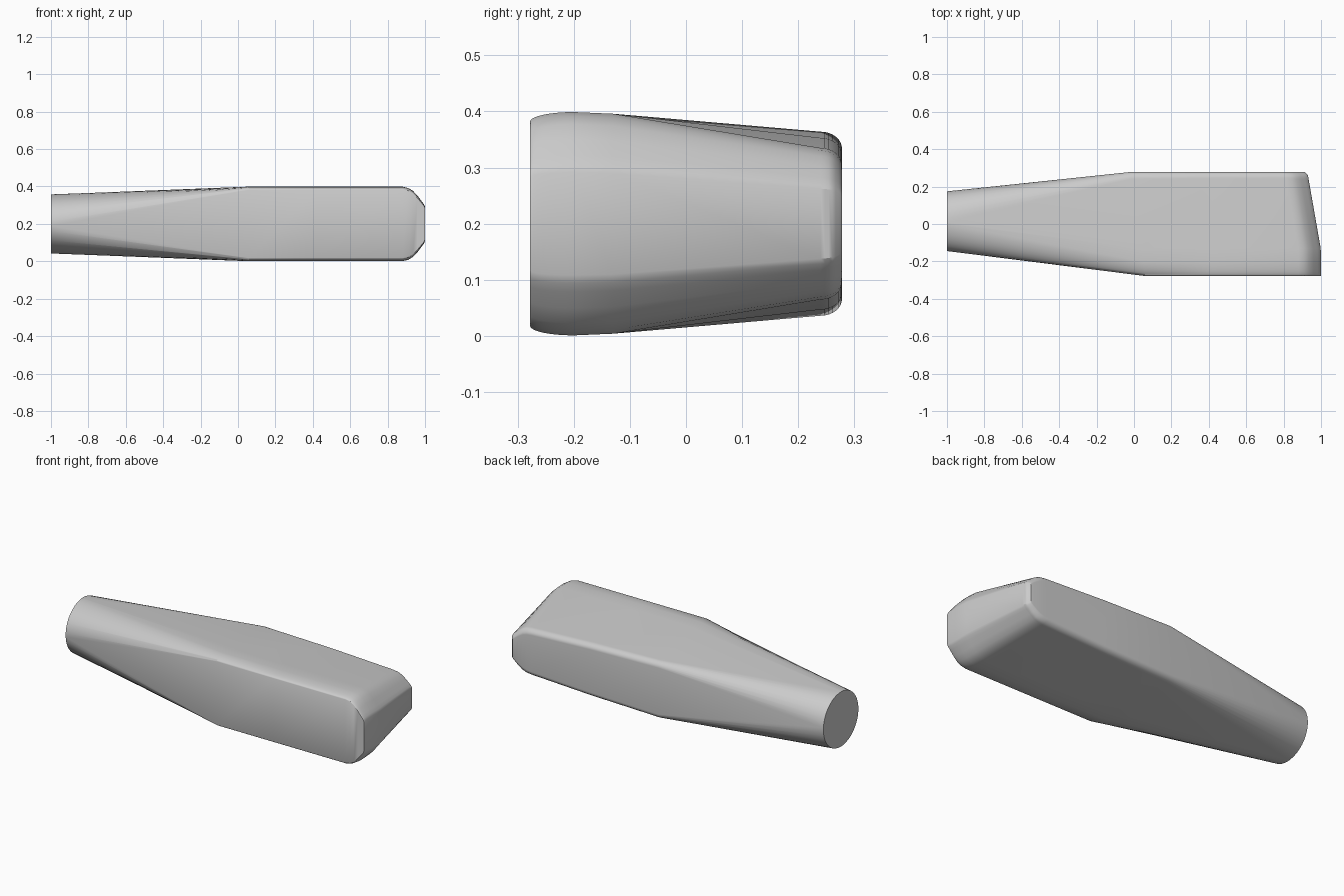
import bpy, bmesh
from math import sin, cos, radians, pi

cube = bpy.data.objects.get("Cube")
if cube:
    bpy.data.objects.remove(cube, do_unlink=True)

MID_Z = 0.2
STEPS = 8          # points on each corner arc
FRONT, BACK = -0.278, 0.278


def corner(y0, y1, h0, h1):
    """Quarter-ellipse corner from the side (y0, h0) to the top (y1, h1)."""
    return [(y1 + (y0 - y1) * cos(t), h0 + (h1 - h0) * sin(t))
            for t in (pi / 2 * i / STEPS for i in range(STEPS + 1))]


def body_half(back_h):
    """Upper half of a body section, listed from front to back."""
    front = corner(FRONT, -0.2, 0.182, 0.199)
    back = corner(BACK, 0.24, back_h - 0.03, back_h)[::-1]
    return front + [(-0.13, 0.196)] + back


def round_half():
    """Upper half of the round narrow end, matched to the body section."""
    front = [4 + 80 * i / STEPS for i in range(STEPS + 1)]
    back = [96 + 80 * i / STEPS for i in range(STEPS + 1)]
    return [(0.015 - 0.16 * cos(radians(a)), 0.158 * sin(radians(a)))
            for a in front + [88] + back]


def end_x(y):
    """Slanted plan of the wide end, eased at the back edge."""
    x = 1.0 - max(0, y + 0.14) * 0.175
    return x - max(0, y - 0.26) * 0.7


# Sections along the length, each a list of (x, y, half height)
rings = [[(-1, y, h) for y, h in round_half()]]
rings.append([(0.02 - 0.14 * y, y, h) for y, h in body_half(0.164)])
rings.append([(0.42, y, h) for y, h in body_half(0.153)])
for inset, scale in ((0.12, 1), (0.09, 0.965), (0.065, 0.89), (0.04, 0.755),
                     (0.018, 0.61), (0.006, 0.53), (0, 0.46)):
    rings.append([(end_x(y) - inset, y, h * scale) for y, h in body_half(0.135)])

# Loft the body
bm = bmesh.new()
loops = []
for ring in rings:
    upper = [bm.verts.new((x, y, MID_Z + h)) for x, y, h in ring]
    lower = [bm.verts.new((x, y, MID_Z - h)) for x, y, h in ring]
    loops.append(upper + lower[::-1])
count = len(loops[0])
for a, b in zip(loops, loops[1:]):
    for i in range(count):
        j = (i + 1) % count
        bm.faces.new((a[i], a[j], b[j], b[i]))

# Round cap, and a wide cap made of upright strips
bm.faces.new(loops[0])
last = loops[-1]
for i in range(count // 2 - 1):
    bm.faces.new((last[i], last[i + 1], last[-2 - i], last[-1 - i]))
bmesh.ops.recalc_face_normals(bm, faces=bm.faces)

mesh = bpy.data.meshes.new("tapered_body")
bm.to_mesh(mesh)
bm.free()
body = bpy.data.objects.new("tapered_body", mesh)
bpy.context.collection.objects.link(body)

# Plain grey finish
grey = bpy.data.materials.new("plain_grey")
grey.use_nodes = True
colour = (0.6, 0.6, 0.6, 1)
grey.diffuse_color = colour
grey.node_tree.nodes["Principled BSDF"].inputs["Base Color"].default_value = colour
mesh.materials.append(grey)

bpy.ops.object.select_all(action="DESELECT")
body.select_set(True)
bpy.context.view_layer.objects.active = body
bpy.ops.object.shade_smooth_by_angle(angle=radians(30))
